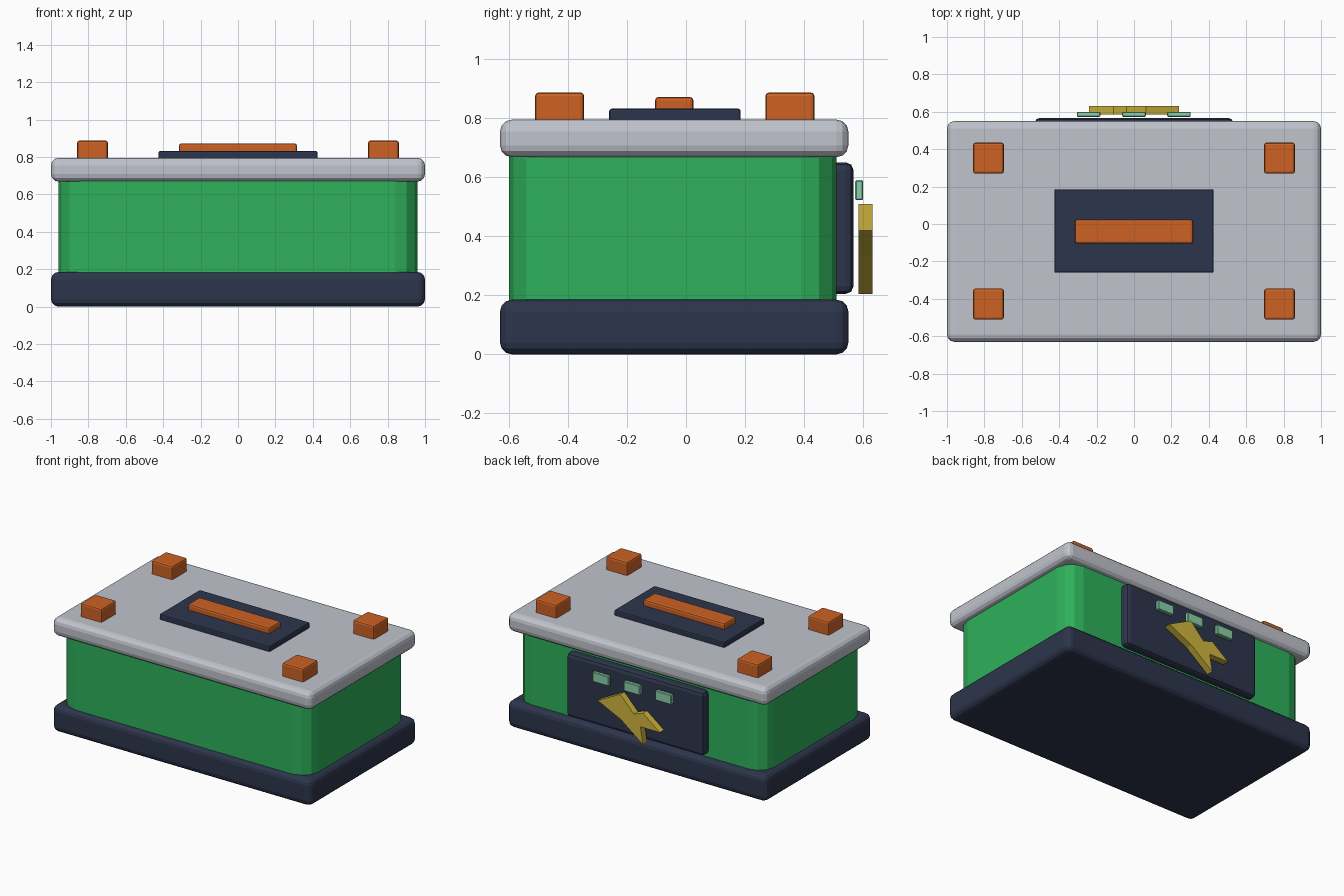
import bpy, bmesh

cube = bpy.data.objects.get("Cube")
if cube:
    bpy.data.objects.remove(cube, do_unlink=True)


def make_material(name, rgb):
    """Flat material from an sRGB 0-255 colour."""
    lin = [((c / 255 + 0.055) / 1.055) ** 2.4 for c in rgb]
    mat = bpy.data.materials.new(name)
    mat.use_nodes = True
    mat.diffuse_color = (*lin, 1)
    bsdf = next(n for n in mat.node_tree.nodes if n.type == 'BSDF_PRINCIPLED')
    bsdf.inputs["Base Color"].default_value = (*lin, 1)
    return mat


green = make_material("green", (46, 176, 91))
navy = make_material("dark navy", (45, 53, 76))
grey = make_material("light grey", (193, 196, 205))
orange = make_material("orange", (205, 98, 36))
mint = make_material("mint", (138, 208, 168))
yellow = make_material("yellow", (208, 182, 62))


def add_object(name, bm, mat):
    bmesh.ops.recalc_face_normals(bm, faces=bm.faces)
    mesh = bpy.data.meshes.new(name)
    bm.to_mesh(mesh)
    bm.free()
    mesh.materials.append(mat)
    obj = bpy.data.objects.new(name, mesh)
    bpy.context.scene.collection.objects.link(obj)
    return obj


def box(name, mat, xs, ys, zs, bevel, segments=2, upright_only=False):
    """Box between the given limits, with all or only upright edges rounded."""
    bm = bmesh.new()
    bmesh.ops.create_cube(bm, size=1)
    for v in bm.verts:
        v.co = [lo + (c + 0.5) * (hi - lo) for c, (lo, hi) in zip(v.co, (xs, ys, zs))]
    edges = [e for e in bm.edges
             if not upright_only or abs(e.verts[0].co.z - e.verts[1].co.z) > 0.01]
    bmesh.ops.bevel(bm, geom=edges, offset=bevel, segments=segments,
                    profile=0.5, affect='EDGES')
    return add_object(name, bm, mat)


# Main case
box("base", navy, (-1, 1), (-0.63, 0.55), (0, 0.185), 0.04, 3)
box("body", green, (-0.96, 0.96), (-0.6, 0.51), (0.02, 0.7), 0.12, 3, True)
box("lid", grey, (-1, 1), (-0.63, 0.55), (0.668, 0.795), 0.04, 3)

# Handle on the lid
box("handle_plate", navy, (-0.425, 0.425), (-0.26, 0.185), (0.77, 0.832), 0.008)
box("handle", orange, (-0.315, 0.315), (-0.105, 0.025), (0.8, 0.872), 0.012)

# Corner blocks
for side, x in (("right", -0.778), ("left", 0.778)):
    for end, y in (("front", -0.428), ("back", 0.352)):
        box(f"corner_block_{end}_{side}", orange, (x - 0.082, x + 0.082),
            (y - 0.083, y + 0.083), (0.77, 0.887), 0.012)

# Back panel with its lights
box("back_panel", navy, (-0.53, 0.53), (0.48, 0.567), (0.205, 0.65), 0.025)
for i, x in enumerate((-0.243, 0, 0.24)):
    box(f"indicator_light_{i + 1}", mint, (x - 0.063, x + 0.063),
        (0.573, 0.6), (0.522, 0.59), 0.004, 1)

# Bolt symbol, an extruded outline
outline = [(0.065, 0.51), (0.24, 0.42), (0.06, 0.335), (-0.11, 0.205),
           (-0.09, 0.325), (-0.24, 0.325), (-0.11, 0.425), (-0.04, 0.4)]
bm = bmesh.new()
face = bm.faces.new([bm.verts.new((x, 0.585, z)) for x, z in outline])
ext = bmesh.ops.extrude_face_region(bm, geom=[face])
for v in ext["geom"]:
    if isinstance(v, bmesh.types.BMVert):
        v.co.y = 0.632
add_object("bolt_symbol", bm, yellow)
